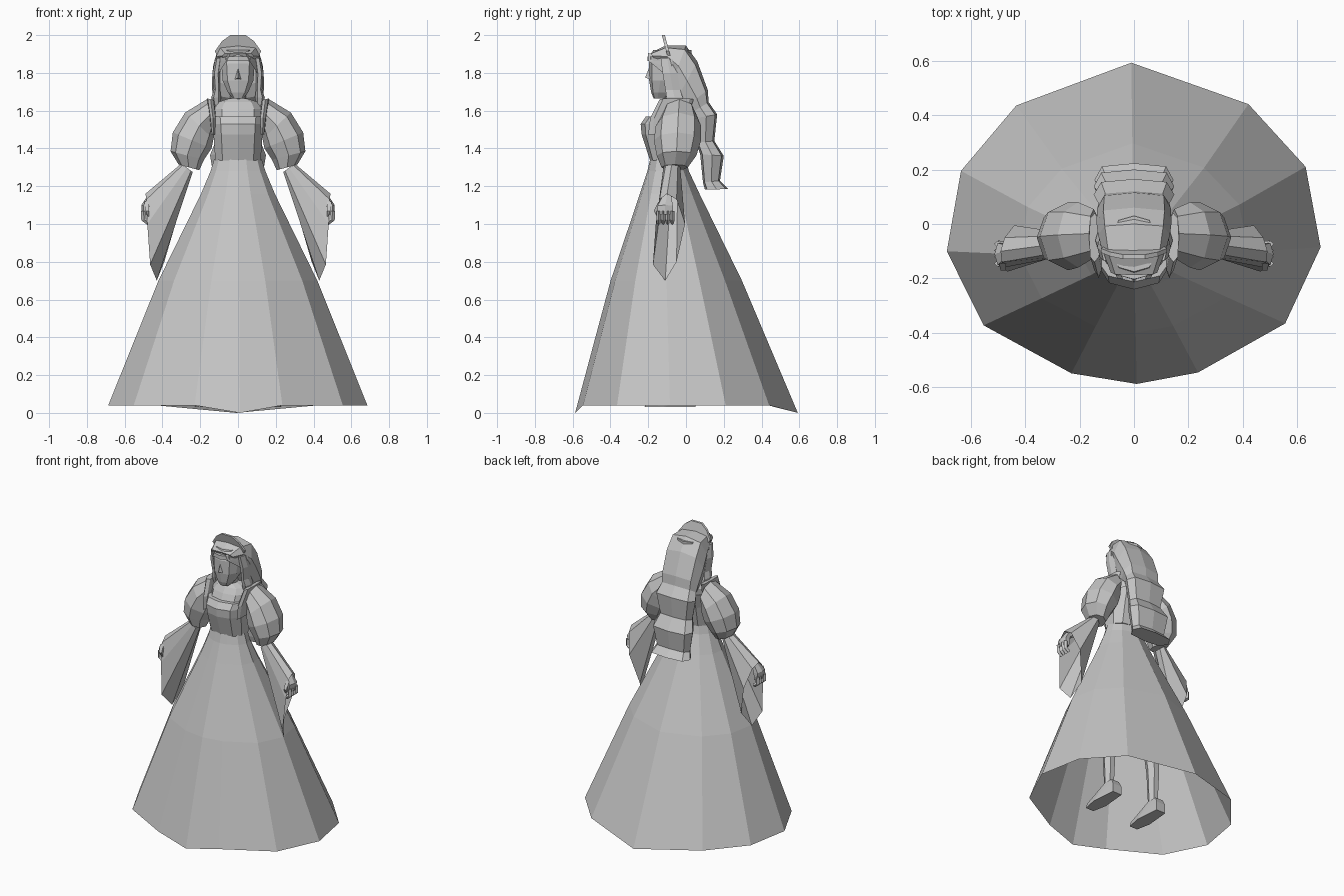
import bpy, bmesh, math
from mathutils import Vector as V

grey = bpy.data.materials.new("plain grey")
grey.diffuse_color = (0.56, 0.56, 0.56, 1)


def finish(name, bm, mirror=False):
    bmesh.ops.recalc_face_normals(bm, faces=bm.faces)
    me = bpy.data.meshes.new(name)
    bm.to_mesh(me)
    bm.free()
    me.materials.append(grey)
    ob = bpy.data.objects.new(name, me)
    bpy.context.collection.objects.link(ob)
    if mirror:
        ob.modifiers.new("mirror", 'MIRROR').use_mirror_merge = False
    return ob


def ring(a, b, w, n=8, p=1.0):
    """Closed ring through points a and b, with half width vector w; p < 1 is boxier."""
    a, b, w = V(a), V(b), V(w)
    c, u = (a + b) / 2, (a - b) / 2
    f = lambda t: math.copysign(abs(t) ** p, t) if abs(t) > 1e-6 else 0
    return [c + u * f(math.cos(2 * math.pi * i / n)) + w * f(math.sin(2 * math.pi * i / n))
            for i in range(n)]


def loft(name, rings, caps=(True, True), mirror=False):
    bm = bmesh.new()
    vs = [[bm.verts.new(p) for p in r] for r in rings]
    n = len(vs[0])
    for r, s in zip(vs, vs[1:]):
        for i in range(n):
            bm.faces.new((r[i], r[(i + 1) % n], s[(i + 1) % n], s[i]))
    if caps[0]:
        bm.faces.new(vs[0])
    if caps[1]:
        bm.faces.new(vs[-1])
    return finish(name, bm, mirror)


def hull(name, pts, mirror=False):
    bm = bmesh.new()
    for p in pts:
        bm.verts.new(p)
    bmesh.ops.convex_hull(bm, input=bm.verts)
    return finish(name, bm, mirror)


def stack(rows, n=10, p=0.8):
    """Horizontal rings from (z, half width, front y, back y)."""
    return [ring((0, f, z), (0, b, z), (w, 0, 0), n, p) for z, w, f, b in rows]


def limb(rows, n=8, p=1.0):
    """Rings from outer (x, z), inner (x, z), centre y, half depth."""
    return [ring((a, cy, az), (b, cy, bz), (0, d, 0), n, p) for a, az, b, bz, cy, d in rows]


# skirt: twelve uneven panels, dipping at the front and back
hem = [(-.01, .592), (.42, .44), (.63, .21), (.685, -.085), (.555, -.365), (.235, -.545),
       (.01, -.587), (-.23, -.548), (-.552, -.372), (-.687, -.1), (-.635, .195), (-.432, .435)]
skirt = [[V((x / .685 * rx, y / .59 * ry + cy, z)) for x, y in hem]
         for z, rx, ry, cy in [(1.345, .125, .095, -.095), (1.28, .145, .11, -.095),
                               (1.16, .195, .158, -.087), (.7, .42, .348, -.053)]]
skirt.append([V((x, y, 0 if abs(x) < .1 else .04)) for x, y in hem])
loft("skirt", skirt, (False, False))

# bodice with stepped neckline, chest and neck
loft("bodice", stack([(1.335, .125, -.19, 0), (1.475, .135, -.235, .04), (1.53, .14, -.24, .06),
                      (1.57, .145, -.212, .065)]))
loft("chest", stack([(1.55, .13, -.195, .06), (1.61, .13, -.165, .06), (1.645, .11, -.14, .045),
                     (1.665, .05, -.115, 0)]))
loft("neck", stack([(1.63, .05, -.125, -.005), (1.66, .042, -.118, -.02), (1.74, .042, -.13, -.03)], 8))

# shoulder straps beside the neckline
loft("strap", limb([(.165, 1.665, .125, 1.655, -.05, .09), (.15, 1.56, .115, 1.56, -.09, .1),
                    (.14, 1.475, .12, 1.475, -.1, .1)], 8, .7), mirror=True)

# puffed upper sleeves
loft("puff_sleeve", limb([(.165, 1.66, .13, 1.50, -.035, .09), (.28, 1.59, .13, 1.45, -.04, .12),
                          (.345, 1.485, .14, 1.40, -.045, .125), (.357, 1.385, .18, 1.34, -.05, .105),
                          (.315, 1.315, .205, 1.285, -.06, .07)]), mirror=True)

# trailing lower sleeves, open at the wrist
opening = [(.49, -.1, 1.16), (.475, -.05, 1.13), (.44, -.005, 1.0), (.39, -.05, .80),
           (.43, -.11, .70), (.465, -.175, .785), (.48, -.16, 1.0), (.485, -.14, 1.13)]
loft("trailing_sleeve", limb([(.30, 1.32, .24, 1.275, -.075, .045)]) + [[V(p) for p in opening]],
     (True, False), True)

# forearms, palms, fingers and thumbs
loft("forearm", limb([(.31, 1.30, .26, 1.26, -.075, .03), (.475, 1.15, .445, 1.12, -.1, .025)], 6),
     mirror=True)
loft("palm", limb([(.475, 1.155, .445, 1.13, -.1, .025), (.512, 1.1, .46, 1.09, -.11, .045),
                   (.51, 1.05, .465, 1.045, -.11, .045)], 6, .8), mirror=True)
for i in range(4):
    y = -.145 + i * .024
    loft("finger", limb([(.514, 1.07, .485, 1.07, y, .012), (.512, 1.02, .485, 1.03, y, .012),
                         (.48, .995, .465, 1.015, y, .01)], 4), mirror=True)
hull("thumb", [(.47, -.145, 1.12), (.495, -.145, 1.12), (.47, -.17, 1.07), (.49, -.17, 1.07),
               (.48, -.14, 1.04), (.47, -.15, 1.03)], True)

# head and nose
loft("head", stack([(1.665, .03, -.172, -.10), (1.695, .055, -.184, -.06), (1.76, .085, -.195, 0),
                    (1.85, .092, -.197, .03), (1.92, .085, -.175, .03)]))
hull("nose", [(-.018, -.188, 1.765), (.018, -.188, 1.765), (0, -.19, 1.84), (0, -.216, 1.775)])

# hair: one sweep from the forehead over the crown, then flared tiers down the back
hair = [(-.187, 1.905, -.17, 1.875, .085), (-.11, 1.944, -.09, 1.83, .115),
        (0, 1.944, -.08, 1.73, .132), (.06, 1.86, -.05, 1.66, .138),
        (.115, 1.71, 0, 1.62, .135), (.12, 1.645, .03, 1.59, .13), (.165, 1.58, .05, 1.56, .148),
        (.15, 1.44, .055, 1.43, .12), (.2, 1.36, .075, 1.37, .148),
        (.18, 1.23, .09, 1.22, .125), (.223, 1.185, .1, 1.182, .145)]
loft("hair", [ring((0, a, b), (0, c, d), (w, 0, 0), 8, .6) for a, b, c, d, w in hair])
loft("side_lock", limb([(.12, 1.88, .085, 1.88, -.1, .04), (.135, 1.8, .095, 1.8, -.085, .045),
                        (.128, 1.71, .095, 1.71, -.07, .045), (.142, 1.67, .09, 1.67, -.06, .05),
                        (.13, 1.625, .095, 1.625, -.05, .045)], 6), mirror=True)
hull("fringe", [(.04, -.2, 1.905), (.06, -.2, 1.865), (.125, -.075, 1.82), (.12, -.085, 1.77),
                (.125, -.07, 1.87)], True)

# tiara: forehead band and lobed crest leaning forward
loft("tiara_band", stack([(1.862, .1, -.204, .02), (1.888, .1, -.203, .02)]))
outline = [(.1, 1.87), (.122, 1.915), (.085, 1.968), (.04, 2.0), (0, 1.992)]
hull("tiara_crest", [(s * x, -.085 - (z - 1.87) * .27 + t, z)
                     for x, z in outline for s in (-1, 1) for t in (-.008, .008)])

# legs and shoes under the skirt
loft("leg", limb([(.21, .1, .15, .1, -.03, .032), (.22, .35, .14, .35, -.03, .045),
                  (.2, .8, .09, .8, -.05, .06)], 6), mirror=True)
hull("shoe", [(.18 + s * w, y, z) for s in (-1, 1)
              for w, y, z in [(.035, .05, .03), (.035, .05, .09), (.05, -.12, .03), (.03, -.22, .03),
                              (.03, -.21, .055), (.03, -.04, .13), (.03, .03, .13)]], True)
